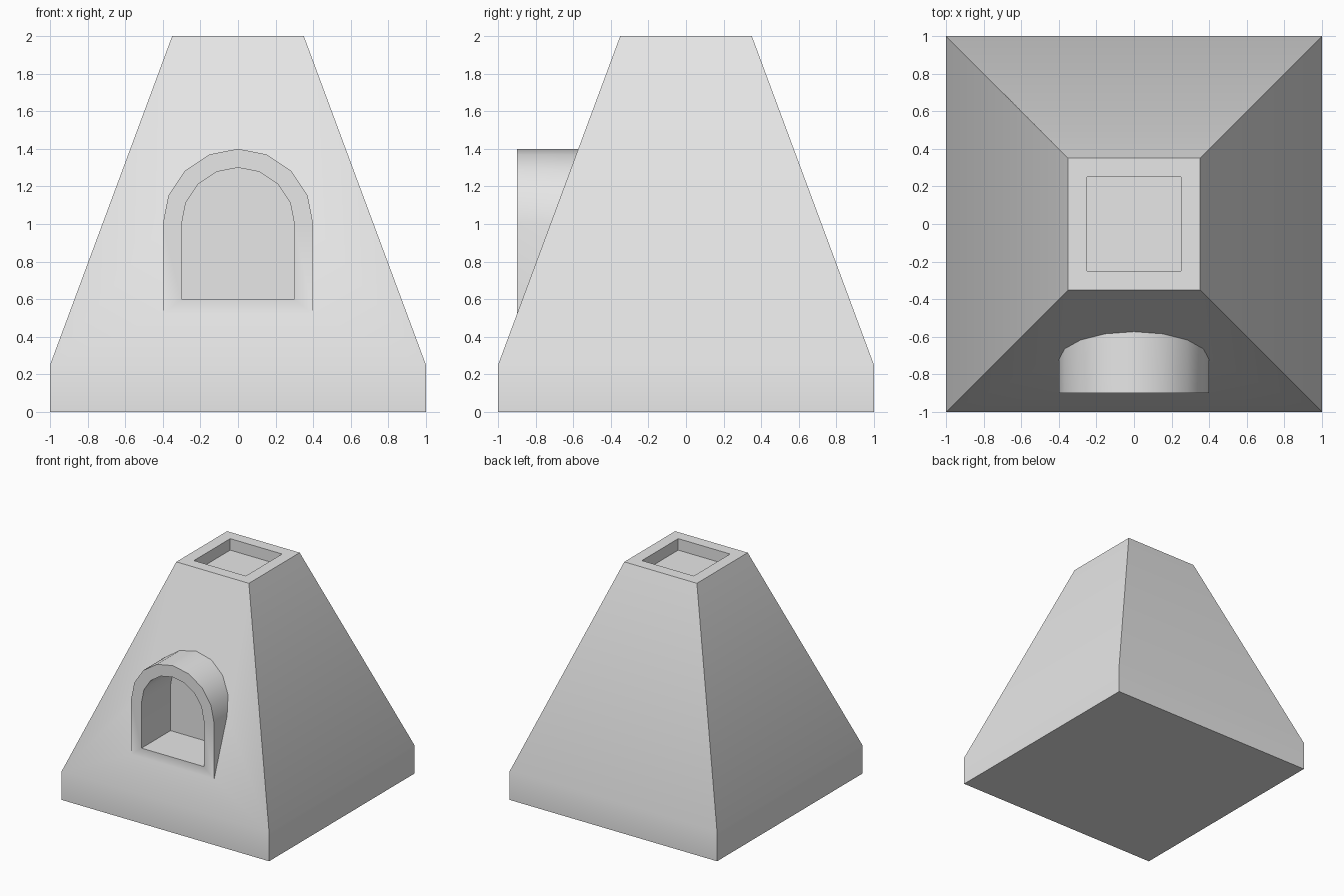
import bpy
import bmesh
import math

cube = bpy.data.objects.get("Cube")
if cube:
    bpy.data.objects.remove(cube, do_unlink=True)

stone = bpy.data.materials.new("grey stone")
stone.use_nodes = True
GREY = (0.8, 0.8, 0.8, 1)
stone.diffuse_color = GREY
stone.node_tree.nodes["Principled BSDF"].inputs["Base Color"].default_value = GREY


def loft(name, rings):
    """Closed solid through a list of matching point rings."""
    bm = bmesh.new()
    loops = [[bm.verts.new(p) for p in ring] for ring in rings]
    bm.faces.new(loops[0])
    bm.faces.new(loops[-1])
    n = len(loops[0])
    for a, b in zip(loops, loops[1:]):
        for i in range(n):
            j = (i + 1) % n
            bm.faces.new((a[i], a[j], b[j], b[i]))
    bmesh.ops.recalc_face_normals(bm, faces=bm.faces)
    mesh = bpy.data.meshes.new(name)
    bm.to_mesh(mesh)
    bm.free()
    mesh.materials.append(stone)
    obj = bpy.data.objects.new(name, mesh)
    bpy.context.collection.objects.link(obj)
    return obj


def square(half, z):
    return [(-half, -half, z), (half, -half, z), (half, half, z), (-half, half, z)]


def arch(radius, bottom, y, spring=1.0, segments=8):
    points = [(-radius, y, bottom), (radius, y, bottom)]
    for i in range(segments + 1):
        a = math.pi * i / segments
        points.append((radius * math.cos(a), y, spring + radius * math.sin(a)))
    return points


def combine(target, tool, operation):
    mod = target.modifiers.new(operation.lower(), "BOOLEAN")
    mod.operation = operation
    mod.solver = "EXACT"
    mod.object = tool
    bpy.context.view_layer.objects.active = target
    bpy.ops.object.modifier_apply(modifier=mod.name)
    bpy.data.objects.remove(tool, do_unlink=True)


# Tapered body on a straight plinth
body = loft("oven_body", [square(1, 0), square(1, 0.25), square(0.35, 2)])

# Arched door surround, its foot buried in the sloping front
combine(body, loft("door_surround", [arch(0.4, 0.45, -0.9), arch(0.4, 0.45, -0.4)]), "UNION")

# Door opening and shallow chimney recess
combine(body, loft("door_cutter", [arch(0.3, 0.6, -1.1), arch(0.3, 0.6, -0.5)]), "DIFFERENCE")
combine(body, loft("chimney_cutter", [square(0.25, 1.9), square(0.25, 2.1)]), "DIFFERENCE")

# Smooth arch and plinth bend, sharp corners elsewhere
bpy.ops.object.select_all(action="DESELECT")
body.select_set(True)
bpy.context.view_layer.objects.active = body
bpy.ops.object.shade_smooth_by_angle(angle=math.radians(30))
